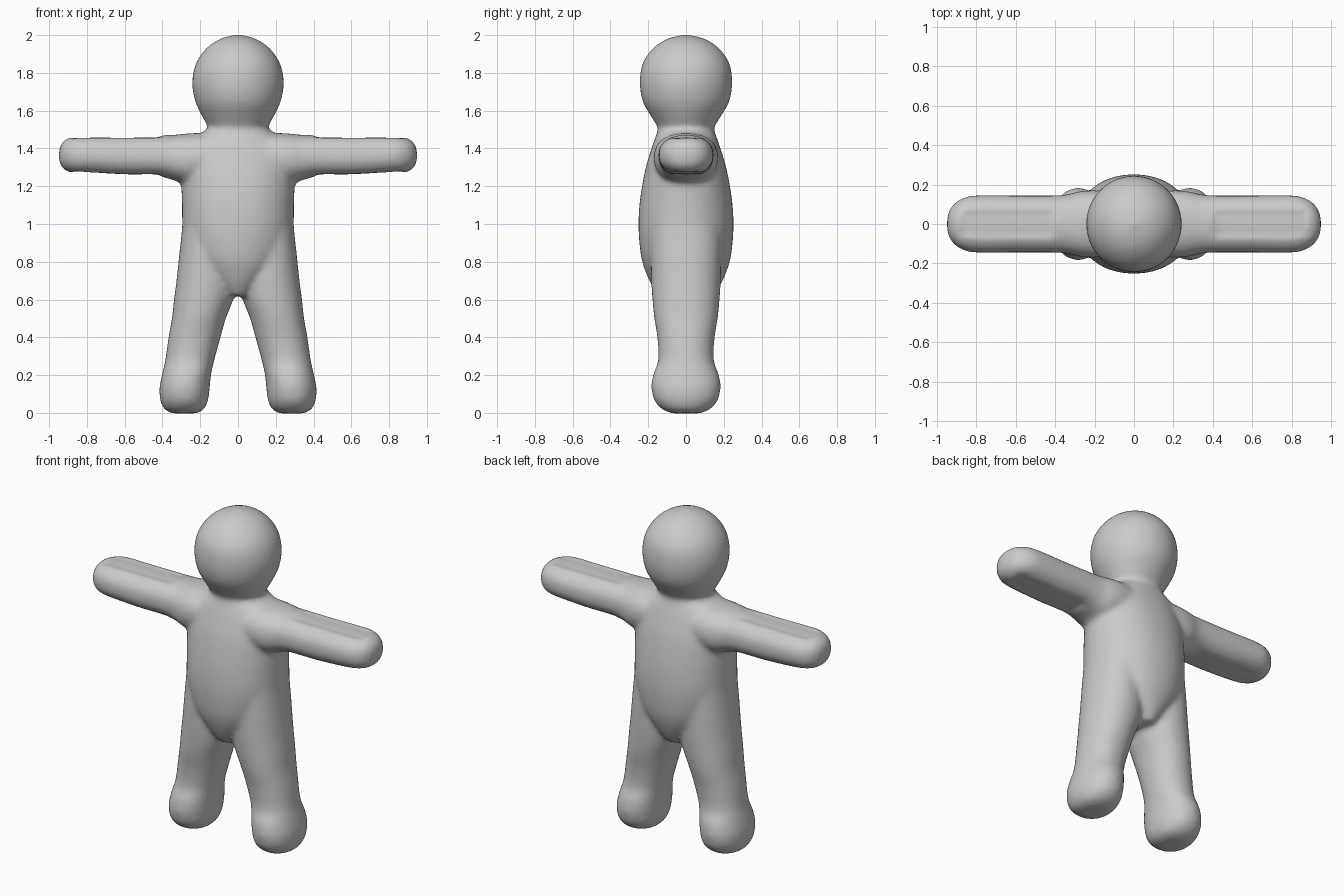
import bpy, bmesh
from math import sin, cos, pi, copysign
from mathutils import Vector

cube = bpy.data.objects.get("Cube")
if cube:
    bpy.data.objects.remove(cube, do_unlink=True)

SIDES, STEPS = 40, 5


def smooth_path(rows):
    """Catmull-Rom interpolation between section rows."""
    rows = [Vector(r) for r in rows]
    out = []
    for i in range(len(rows) - 1):
        a, b = rows[max(i - 1, 0)], rows[i]
        c, d = rows[i + 1], rows[min(i + 2, len(rows) - 1)]
        for k in range(STEPS):
            t = k / STEPS
            out.append(b + (c - a) * (t / 2) + (a * 2 - b * 5 + c * 4 - d) * (t * t / 2)
                       + (b * 3 - a - c * 3 + d) * (t ** 3 / 2))
    return out + [rows[-1]]


def rounded(angle, power):
    """Point on a unit superellipse."""
    c, s = cos(angle), sin(angle)
    return copysign(abs(c) ** (2 / power), c), copysign(abs(s) ** (2 / power), s)


def loft(bm, rows, place, power=2):
    """Skin rows of (position, centre, radius, radius) into a closed solid."""
    rings = []
    for pos, mid, ra, rb in smooth_path(rows):
        ring = []
        for k in range(SIDES):
            u, v = rounded(2 * pi * k / SIDES, power)
            ring.append(bm.verts.new(place(pos, mid, max(ra, .002) * u, max(rb, .002) * v)))
        rings.append(ring)
    for lo, hi in zip(rings, rings[1:]):
        for k in range(SIDES):
            n = (k + 1) % SIDES
            bm.faces.new((lo[k], lo[n], hi[n], hi[k]))
    bm.faces.new(rings[0][::-1])
    bm.faces.new(rings[-1])


# Sections: (z, centre, x radius, y radius)
head = [(1.42, 0, .15, .13), (1.5, 0, .155, .145), (1.57, 0, .19, .185),
        (1.65, 0, .227, .23), (1.75, 0, .243, .245), (1.85, 0, .223, .23),
        (1.93, 0, .168, .175), (1.98, 0, .095, .1), (2.003, 0, .01, .01)]
torso = [(.62, 0, .06, .15), (.7, 0, .15, .195), (.8, 0, .24, .232),
         (.9, 0, .28, .247), (1, 0, .295, .252), (1.1, 0, .297, .247),
         (1.2, 0, .3, .233), (1.3, 0, .3, .213), (1.4, 0, .28, .183),
         (1.46, 0, .23, .162), (1.5, 0, .16, .148)]
leg = [(-.003, .285, .06, .07), (.015, .285, .1, .12), (.06, .285, .125, .165),
       (.13, .283, .133, .183), (.2, .273, .13, .175), (.28, .255, .13, .147),
       (.4, .23, .138, .152), (.5, .207, .143, .168), (.6, .182, .157, .178),
       (.7, .166, .16, .184), (.85, .157, .153, .187), (1, .15, .145, .185),
       (1.2, .15, .14, .17)]
# Sections: (x, centre height, y radius, z radius)
arm = [(0, 1.36, .16, .12), (.2, 1.352, .17, .13), (.28, 1.346, .165, .132),
       (.34, 1.352, .15, .12), (.42, 1.36, .145, .111), (.6, 1.36, .145, .11),
       (.8, 1.366, .145, .104), (.87, 1.366, .13, .098), (.915, 1.365, .1, .08),
       (.94, 1.364, .06, .052), (.949, 1.363, .015, .015)]


def upright(side):
    return lambda z, mid, a, b: (side * mid + a, b, z)


def sideways(side):
    def place(x, mid, a, b):
        # shallow channel along the upper and lower arm
        if .4 < x < .88 and abs(a) < .06:
            b -= copysign(.013, b)
        return (side * x, a, mid + b)
    return place


bm = bmesh.new()
loft(bm, head, upright(1))
loft(bm, torso, upright(1), 2.1)
for side in (-1, 1):
    loft(bm, leg, upright(side), 2.15)
    loft(bm, arm, sideways(side), 2.3)
bmesh.ops.recalc_face_normals(bm, faces=bm.faces)
mesh = bpy.data.meshes.new("body")
bm.to_mesh(mesh)
bm.free()
body = bpy.data.objects.new("body", mesh)
bpy.context.collection.objects.link(body)

# Fuse the parts into one soft skin
fuse = body.modifiers.new("fuse", 'REMESH')
fuse.mode = 'VOXEL'
fuse.voxel_size = .014
fuse.use_smooth_shade = True
soften = body.modifiers.new("soften", 'SMOOTH')
soften.factor = .5
soften.iterations = 10

# Plain grey clay
clay = bpy.data.materials.new("grey clay")
clay.use_nodes = True
color = (.6, .6, .6, 1)
clay.diffuse_color = color
clay.node_tree.nodes["Principled BSDF"].inputs["Base Color"].default_value = color
mesh.materials.append(clay)
for poly in mesh.polygons:
    poly.use_smooth = True
